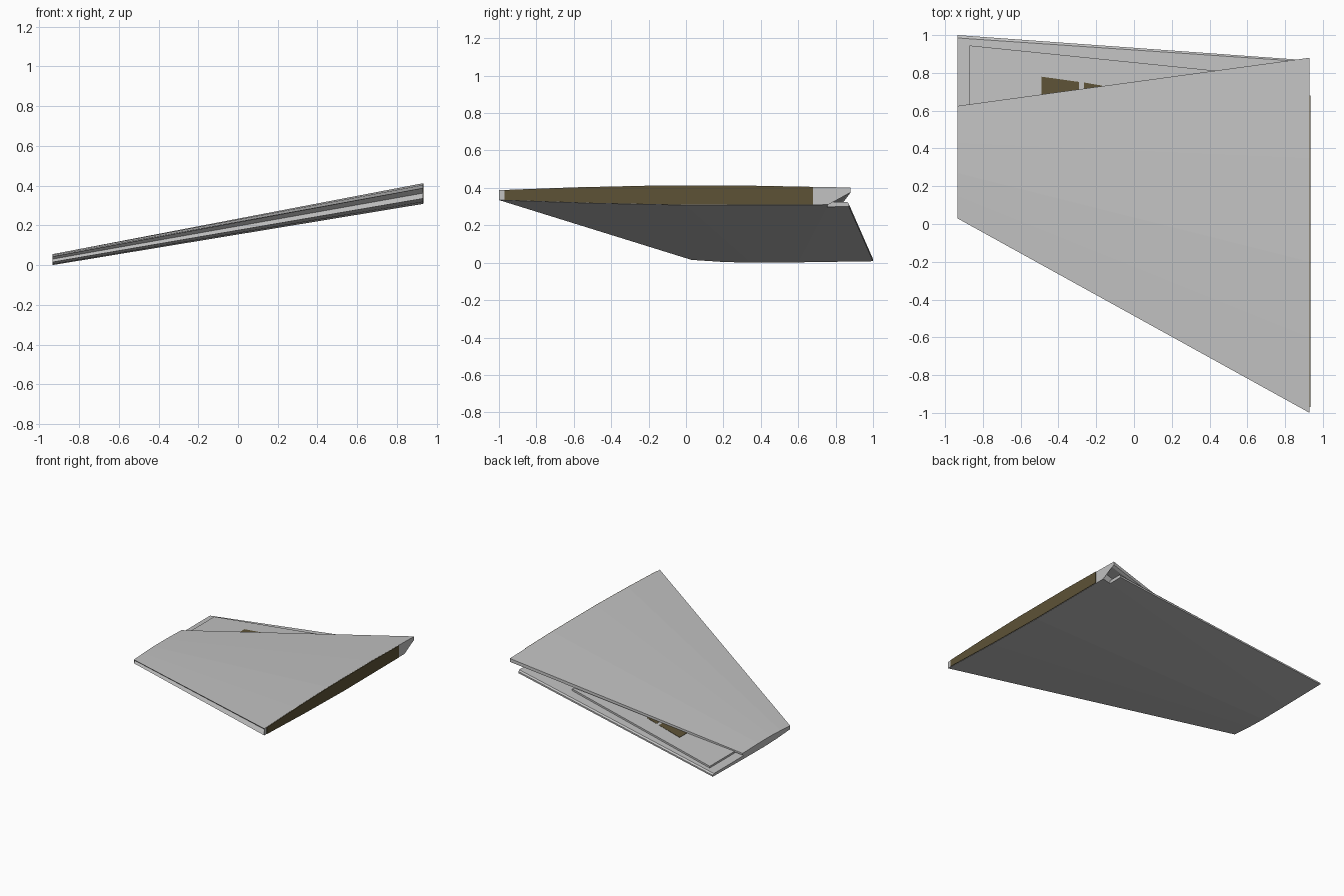
import bpy, bmesh

if "Cube" in bpy.data.objects:
    bpy.data.objects.remove(bpy.data.objects["Cube"])

TIP_X, ROOT_X = -0.935, 0.93


def material(name, rgb):
    m = bpy.data.materials.new(name)
    m.diffuse_color = (*rgb, 1)
    m.use_nodes = True
    m.node_tree.nodes["Principled BSDF"].inputs["Base Color"].default_value = m.diffuse_color
    return m


GREY = material("light_grey", (0.54, 0.54, 0.54))
BROWN = material("dark_olive_brown", (0.11, 0.085, 0.037))


def loft(name, a, b, mat):
    """Solid between two matching loops of 3D points."""
    bm = bmesh.new()
    va = [bm.verts.new(p) for p in a]
    vb = [bm.verts.new(p) for p in b]
    n = len(va)
    caps = [bm.faces.new(va), bm.faces.new(vb[::-1])]
    for i in range(n):
        j = (i + 1) % n
        bm.faces.new((va[j], va[i], vb[i], vb[j]))
    bmesh.ops.triangulate(bm, faces=caps)
    bmesh.ops.recalc_face_normals(bm, faces=bm.faces)
    me = bpy.data.meshes.new(name)
    bm.to_mesh(me)
    bm.free()
    me.materials.append(mat)
    ob = bpy.data.objects.new(name, me)
    bpy.context.collection.objects.link(ob)
    return ob


def section(x, pts):
    return [(x, y, z) for y, z in pts]


def at(x, tip, root):
    """Section interpolated along the span."""
    t = (x - TIP_X) / (ROOT_X - TIP_X)
    return [(x, p[0] + (q[0] - p[0]) * t, p[1] + (q[1] - p[1]) * t)
            for p, q in zip(tip, root)]


# main wing with grooved leading edge and overhanging rear upper skin
root = [(-1, .388), (-.6, .403), (-.2, .412), (.35, .412), (.88, .402), (.88, .375),
        (.86, .365), (.76, .365), (.76, .31), (0, .308), (-.5, .318), (-1, .335), (-.97, .362)]
tip = [(.03, .043), (.15, .05), (.27, .055), (.43, .055), (.625, .05), (.625, .036),
       (.62, .034), (.6, .03), (.6, .002), (.35, 0), (.2, .004), (.03, .015), (.045, .03)]
loft("main_wing", section(TIP_X, tip), section(ROOT_X, root), GREY)

# lower rear shelf, stopping short of the root
shelf_tip = [(.6, .002), (1.0, .008), (1.0, .02), (.985, .028), (.6, .028)]
shelf_root = [(.76, .31), (.866, .312), (.866, .325), (.858, .337), (.76, .337)]
loft("rear_shelf", at(TIP_X, shelf_tip, shelf_root), at(0.86, shelf_tip, shelf_root), GREY)


# raised panel on the shelf
def shelf_z(x):
    return .028 + .309 * (x - TIP_X) / (ROOT_X - TIP_X)


def raised(name, outline, low, high, mat):
    loft(name, [(x, y, shelf_z(x) + low) for x, y in outline],
         [(x, y, shelf_z(x) + high) for x, y in outline], mat)


raised("raised_panel", [(-.87, .61), (-.87, .945), (.43, .812), (.43, .79)], -.004, .014, GREY)

# core showing through the panel
raised("core_patch_outer", [(-.49, .68), (-.49, .78), (-.29, .752), (-.29, .70)], .012, .016, BROWN)
raised("core_patch_inner", [(-.265, .71), (-.265, .749), (-.17, .733), (-.17, .72)], .012, .016, BROWN)

# brown root closing plate
plate = [(-.97, .388), (-.6, .402), (-.2, .411), (.35, .411), (.68, .405), (.68, .312),
         (0, .31), (-.5, .32), (-.97, .336)]
loft("root_plate", section(ROOT_X - .002, plate), section(ROOT_X + .005, plate), BROWN)
